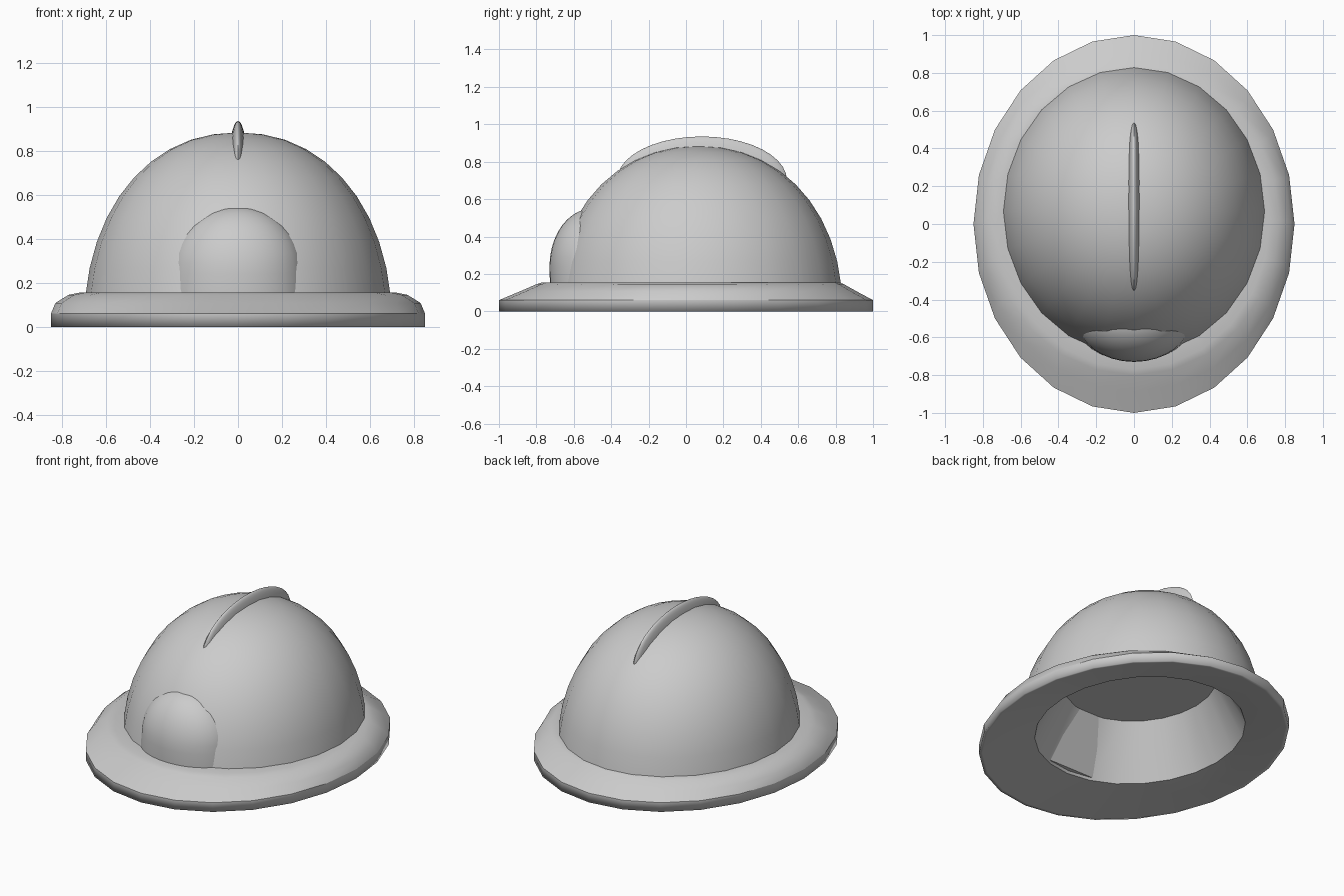
import bpy, bmesh, math

if "Cube" in bpy.data.objects:
    bpy.data.objects.remove(bpy.data.objects["Cube"])

SIDES = 24


def finish(name, bm, angle=30):
    bmesh.ops.recalc_face_normals(bm, faces=bm.faces)
    mesh = bpy.data.meshes.new(name)
    bm.to_mesh(mesh)
    bm.free()
    ob = bpy.data.objects.new(name, mesh)
    bpy.context.collection.objects.link(ob)
    bpy.ops.object.select_all(action='DESELECT')
    ob.select_set(True)
    bpy.context.view_layer.objects.active = ob
    bpy.ops.object.shade_smooth_by_angle(angle=math.radians(angle))
    return ob


def loft(bm, rings):
    """Bridge ellipses given as (x radius, front y, back y, z)."""
    loops = []
    for rx, y0, y1, z in rings:
        cy, ry = (y0 + y1) / 2, (y1 - y0) / 2
        loops.append([bm.verts.new((rx * math.sin(a), cy + ry * math.cos(a), z))
                      for a in (2 * math.pi * i / SIDES for i in range(SIDES))])
    for a, b in zip(loops, loops[1:]):
        for i in range(SIDES):
            j = (i + 1) % SIDES
            bm.faces.new((a[i], a[j], b[j], b[i]))
    return loops


def ellipsoid(bm, centre, radii, segments=32, rings=20):
    verts = bmesh.ops.create_uvsphere(bm, u_segments=segments, v_segments=rings, radius=1)['verts']
    for v in verts:
        v.co = [c + r * k for c, r, k in zip(centre, radii, v.co)]


# Brim: sloped top, rim softened into the underside, tapered head cavity
bm = bmesh.new()
loops = loft(bm, [
    (0.65, -0.66, 0.79, 0.155),
    (0.72, -0.77, 0.82, 0.155),
    (0.77, -0.80, 0.845, 0.145),
    (0.83, -0.885, 0.91, 0.108),
    (0.85, -1.0, 1.0, 0.06),
    (0.85, -1.0, 1.0, 0.0),
    (0.83, -0.98, 0.98, 0.002),
    (0.59, -0.61, 0.72, 0.045),
    (0.43, -0.42, 0.54, 0.37),
])
bm.faces.new(loops[-1])
for k in (4, 7, 8):
    for i in range(SIDES):
        bm.edges.get((loops[k][i], loops[k][(i + 1) % SIDES])).smooth = False
finish("brim", bm, 100)

# Dome: slightly full ellipsoid cap, set a little back
bm = bmesh.new()
STEPS, P = 10, 2 / 2.14
rings = []
for i in range(STEPS):
    t = math.radians(8 + 82 * i / STEPS)
    r = math.cos(t) ** P
    rings.append((0.70 * r, 0.067 - 0.77 * r, 0.067 + 0.77 * r, 0.883 * math.sin(t) ** P))
loops = loft(bm, rings)
top = bm.verts.new((0, 0.067, 0.883))
for i in range(SIDES):
    bm.faces.new((loops[-1][i], loops[-1][(i + 1) % SIDES], top))
finish("dome", bm, 40)

# Front badge boss: rounded top, straighter lower half, back sloped along the cavity wall
bm = bmesh.new()
ellipsoid(bm, (0, -0.5, 0.24), (0.305, 0.23, 0.31))
for v in bm.verts:
    if v.co.z < 0.24:
        v.co.z = 0.24 + 2.2 * (v.co.z - 0.24)
        v.co.x *= 1.0 + 0.06 * min(1, (0.24 - v.co.z) / 0.1)
for co, normal in (((0, -0.42, 0.35), (0, 1, -0.53)), ((0, 0, 0.06), (0, 0, -1))):
    bmesh.ops.bisect_plane(bm, geom=bm.verts[:] + bm.edges[:] + bm.faces[:],
                           plane_co=co, plane_no=normal, clear_outer=True)
    bmesh.ops.holes_fill(bm, edges=[e for e in bm.edges if e.is_boundary])
finish("front_boss", bm, 40)

# Crest: thin blade along the top
bm = bmesh.new()
ellipsoid(bm, (0, 0.085, 0.70), (0.044, 0.455, 0.235))
finish("crest", bm, 60)
